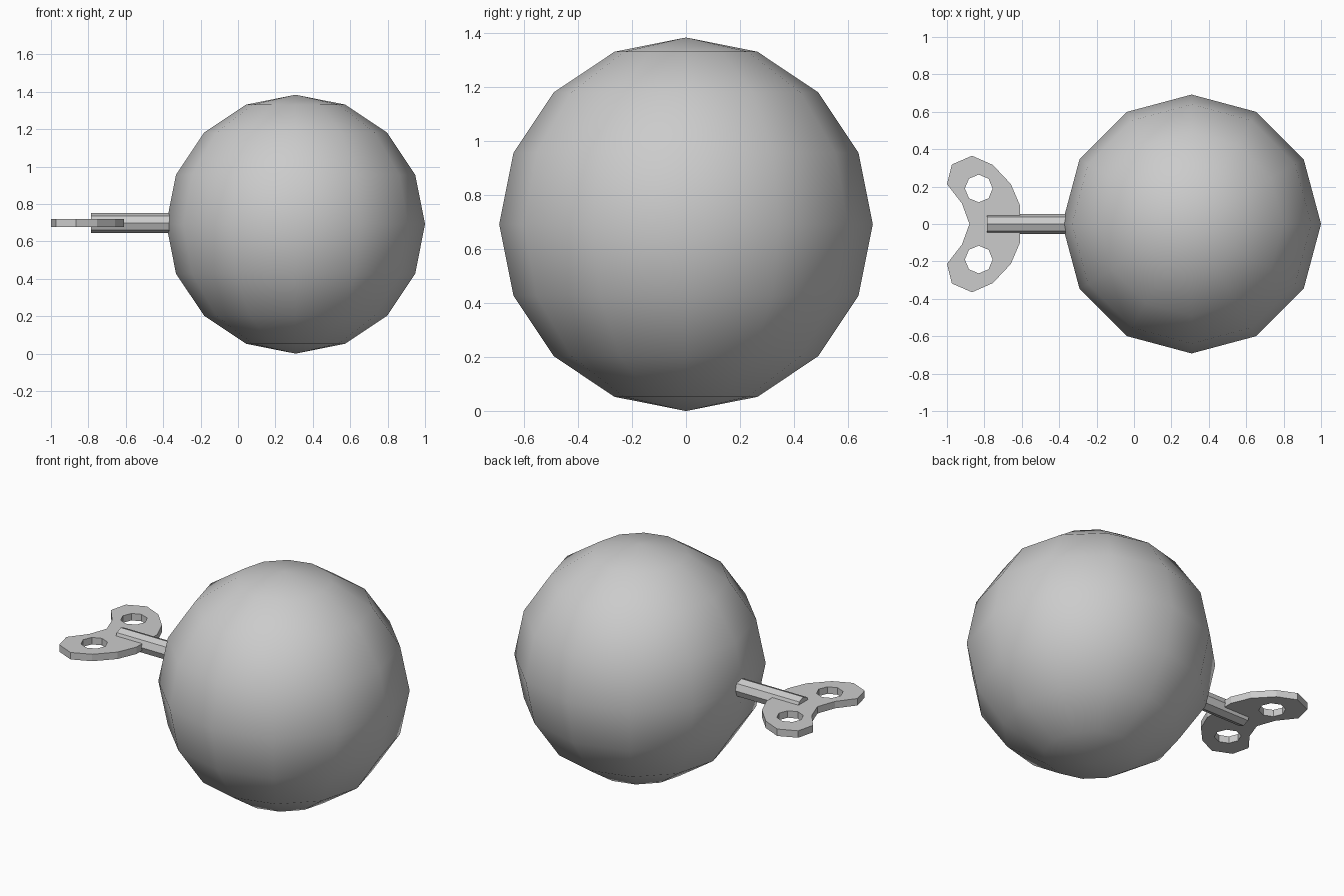
import bpy
import math

if "Cube" in bpy.data.objects:
    bpy.data.objects.remove(bpy.data.objects["Cube"])

Z = 0.692  # height of the common axis

# Body: coarse ball with smooth shading
bpy.ops.mesh.primitive_uv_sphere_add(segments=12, ring_count=8, radius=0.692,
                                     location=(0.308, 0, Z))
ball = bpy.context.object
ball.name = "ball_body"
bpy.ops.object.shade_smooth()

# Key shaft: eight-sided rod running into the ball
bpy.ops.mesh.primitive_cylinder_add(vertices=8, radius=0.054, depth=0.435,
                                    location=(-0.5675, 0, Z + 0.006),
                                    rotation=(0, math.pi / 2, 0))
bpy.context.object.name = "key_shaft"

# Key handle: butterfly outline, mirrored across y, with two octagonal holes
half = [(-0.61, 0.1), (-0.658, 0.213), (-0.755, 0.316), (-0.866, 0.365),
        (-0.974, 0.318), (-1.0, 0.213), (-0.92, 0.11)]
outline = half + [(-0.88, 0)] + [(x, -y) for x, y in reversed(half)]


def octagon(cx, cy, r):
    return [(cx + r * math.cos(i * math.pi / 4), cy + r * math.sin(i * math.pi / 4))
            for i in range(8)]


curve = bpy.data.curves.new("key_handle", 'CURVE')
curve.dimensions = '2D'
curve.fill_mode = 'BOTH'
curve.extrude = 0.021
for loop in (outline, octagon(-0.83, 0.19, 0.074), octagon(-0.83, -0.19, 0.074)):
    spline = curve.splines.new('POLY')
    spline.points.add(len(loop) - 1)
    for point, (x, y) in zip(spline.points, loop):
        point.co = (x, y, 0, 1)
    spline.use_cyclic_u = True

handle = bpy.data.objects.new("key_handle", curve)
handle.location.z = Z + 0.006
bpy.context.collection.objects.link(handle)
bpy.ops.object.select_all(action='DESELECT')
handle.select_set(True)
bpy.context.view_layer.objects.active = handle
bpy.ops.object.convert(target='MESH')
bpy.ops.object.shade_flat()
